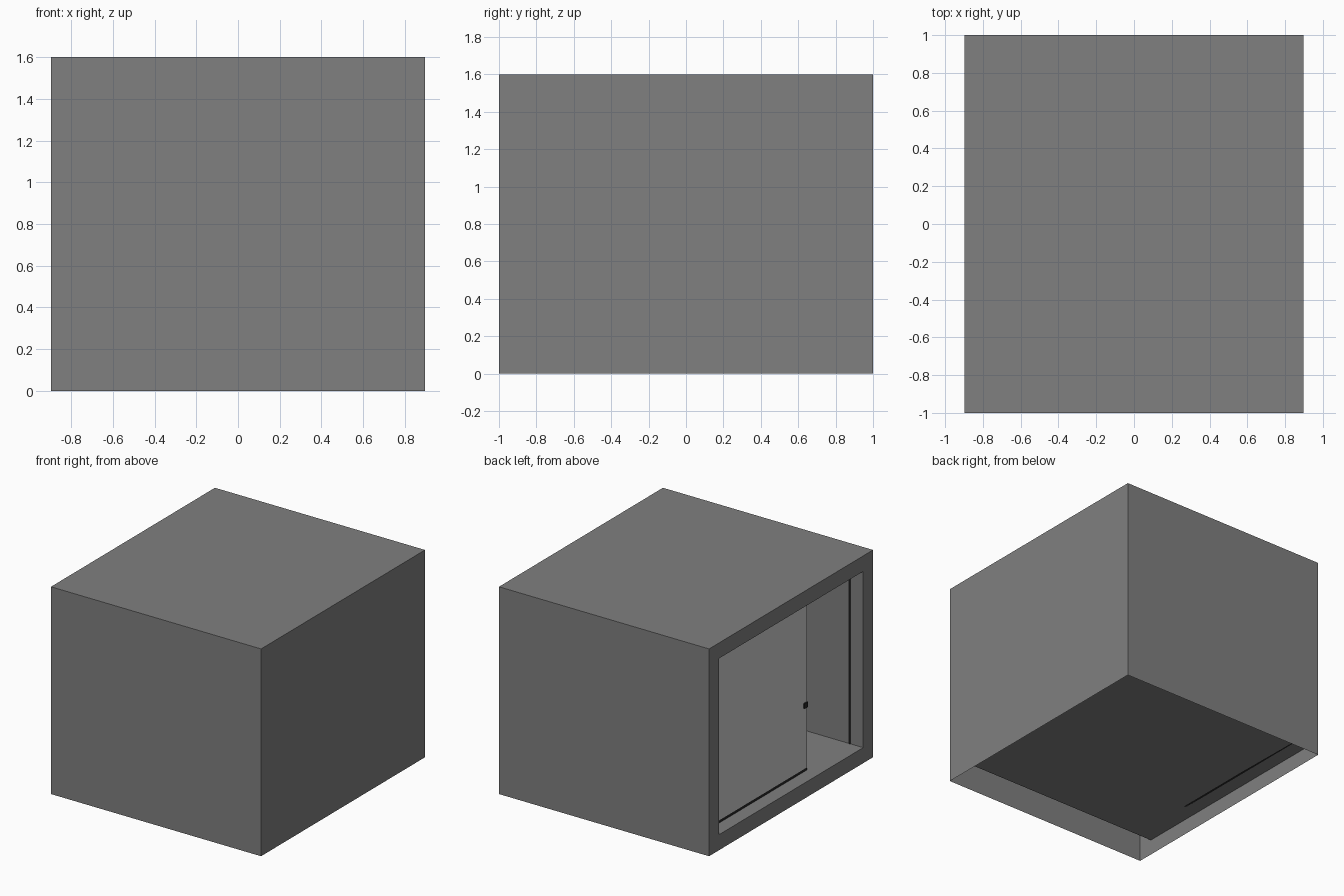
import bpy, bmesh
from mathutils import Vector

if "Cube" in bpy.data.objects:
    bpy.data.objects.remove(bpy.data.objects["Cube"])


def material(name, v):
    m = bpy.data.materials.new(name)
    m.diffuse_color = (v, v, v, 1)
    m.use_nodes = True
    m.node_tree.nodes["Principled BSDF"].inputs["Base Color"].default_value = m.diffuse_color
    return m


TRIM = material("dark_trim", 0.02)
PANEL = material("pale_panel", 0.62)
BODY = material("mid_grey", 0.215)


def add_object(name, bm, mat):
    me = bpy.data.meshes.new(name)
    bm.to_mesh(me)
    bm.free()
    ob = bpy.data.objects.new(name, me)
    bpy.context.collection.objects.link(ob)
    me.materials.append(mat)
    return ob


def box_bmesh(lo, hi):
    lo, hi = Vector(lo), Vector(hi)
    bm = bmesh.new()
    bmesh.ops.create_cube(bm, size=1)
    bmesh.ops.scale(bm, vec=hi - lo, verts=bm.verts)
    bmesh.ops.translate(bm, vec=(lo + hi) / 2, verts=bm.verts)
    bm.normal_update()
    return bm


def box(name, lo, hi, mat):
    return add_object(name, box_bmesh(lo, hi), mat)


WALL = 0.12
X, Y, H = 0.897, 1.0, 1.6
IY = Y - WALL            # inner half width
Z0, Z1 = WALL, H - WALL  # inner floor and ceiling

# Cabin shell: no underside, framed opening on -x, recessed inner room
bm = box_bmesh((-X, -Y, 0), (X, Y, H))
bottom = [f for f in bm.faces if f.normal.z < -0.9]
bmesh.ops.delete(bm, geom=bottom, context='FACES_ONLY')
opening = next(f for f in bm.faces if f.normal.x < -0.9)
bmesh.ops.inset_region(bm, faces=[opening], thickness=WALL,
                       use_boundary=True, use_even_offset=True)
room = bmesh.ops.extrude_discrete_faces(bm, faces=[opening])["faces"][0]
bmesh.ops.translate(bm, vec=(2 * X - WALL, 0, 0), verts=room.verts)
add_object("cabin_shell", bm, BODY)

# Fixed screen set just inside the opening, leaving a walk-in gap
SX, T, EDGE = -X + 0.11, 0.02, -0.35
box("screen_panel", (SX, EDGE, Z0 + T), (SX + T, IY, Z1 - T), PANEL)

# Dark seals below and above the panel, and down the opposite wall
for name, z in (("floor_seal", Z0), ("ceiling_seal", Z1 - T)):
    box(name, (SX, EDGE, z), (SX + T, IY, z + T), TRIM)
box("wall_seal", (SX, -IY, Z0), (SX + 0.014, -IY + 0.005, Z1), TRIM)

# Small handle at the free edge of the panel
box("handle", (SX - 0.01, EDGE, 0.61), (SX + T + 0.01, EDGE + 0.04, 0.65), TRIM)
